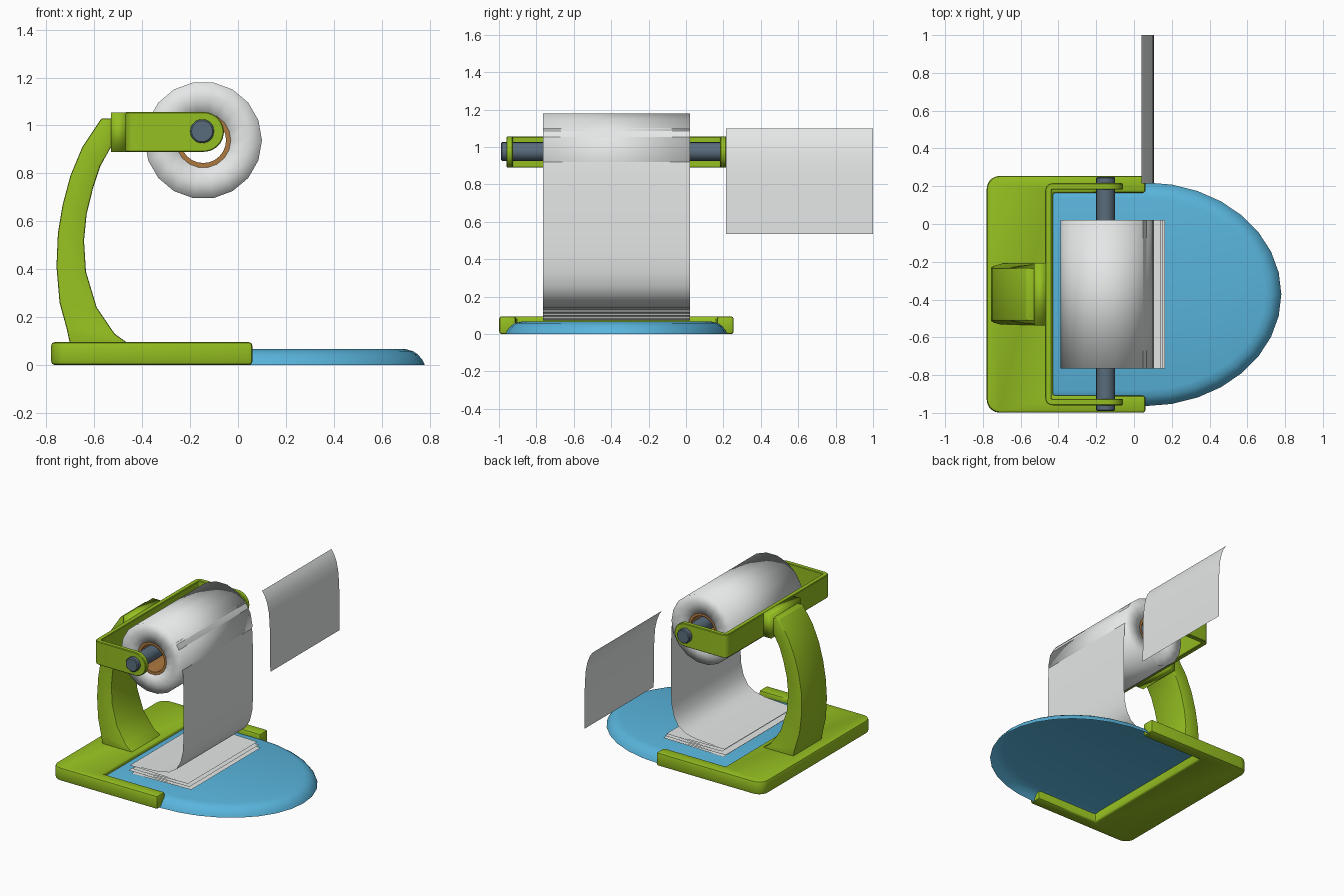
import bpy, bmesh, math
from mathutils import Vector

if "Cube" in bpy.data.objects:
    bpy.data.objects.remove(bpy.data.objects["Cube"])

CY = -0.372  # y of the stand's middle plane


def material(name, rgb):
    m = bpy.data.materials.new(name)
    m.diffuse_color = (*rgb, 1)
    m.use_nodes = True
    m.node_tree.nodes["Principled BSDF"].inputs["Base Color"].default_value = m.diffuse_color
    return m


GREEN = material("lime green", (0.30, 0.52, 0.015))
BLUE = material("sky blue", (0.10, 0.46, 0.72))
SLATE = material("slate rod", (0.10, 0.15, 0.20))
PAPER = material("white paper", (0.80, 0.82, 0.82))
CARD = material("brown card", (0.42, 0.19, 0.05))


def finish(name, bm, mat, bevel=0.0, segments=2, angle=40):
    """Clean, bevel sharp edges and turn a bmesh into a smooth-shaded object."""
    bmesh.ops.recalc_face_normals(bm, faces=bm.faces)
    if bevel:
        sharp = [e for e in bm.edges if len(e.link_faces) == 2 and e.calc_face_angle() > math.radians(40)]
        bmesh.ops.bevel(bm, geom=sharp, offset=bevel, segments=segments, profile=0.5,
                        affect='EDGES', clamp_overlap=True)
    me = bpy.data.meshes.new(name)
    bm.to_mesh(me)
    bm.free()
    me.materials.append(mat)
    me.shade_smooth()
    if angle < 180:
        me.set_sharp_from_angle(angle=math.radians(angle))
    ob = bpy.data.objects.new(name, me)
    bpy.context.collection.objects.link(ob)
    return ob


def loft(rings, ring_closed=True, loop=False, caps=(True, True)):
    """Skin a list of equal-length point rings."""
    bm = bmesh.new()
    vs = [[bm.verts.new(p) for p in r] for r in rings]
    n = len(vs[0])
    pairs = list(zip(vs, vs[1:])) + ([(vs[-1], vs[0])] if loop else [])
    for a, b in pairs:
        for i in range(n if ring_closed else n - 1):
            j = (i + 1) % n
            bm.faces.new((a[i], a[j], b[j], b[i]))
    if not loop:
        if caps[0]:
            bm.faces.new(vs[0])
        if caps[1]:
            bm.faces.new(vs[-1])
    return bm


def circle(cx, cz, r, y, n):
    return [(cx + r * math.cos(2 * math.pi * i / n), y, cz + r * math.sin(2 * math.pi * i / n)) for i in range(n)]


def arc(cx, cy, r, a0, a1, n):
    return [(cx + r * math.cos(math.radians(a0 + (a1 - a0) * i / n)),
             cy + r * math.sin(math.radians(a0 + (a1 - a0) * i / n))) for i in range(n + 1)]


# U-shaped base frame with rounded back corners
half = [(-0.43, 0.537), (0.06, 0.537), (0.06, 0.627)] + arc(-0.71, 0.557, 0.07, 90, 180, 5)
outline = half + [(x, -y) for x, y in reversed(half)]
finish("base_frame", loft([[(x, CY + y, z) for x, y in outline] for z in (0, 0.095)]), GREEN, 0.014)


# Tray: an open-bottomed shell with a rounded rim and a half-oval front
def tray_ring(inset, z):
    pts = [(-0.46, 0.592 - inset)]
    pts += [(0.06 + (0.72 - inset) * math.sin(t), (0.592 - inset) * math.cos(t))
            for t in (math.pi * i / 16 for i in range(17))]
    pts.append((-0.46, -0.592 + inset))
    return [(x, CY + y, z) for x, y in pts]


rims = [(0, 0), (0.009, 0.02), (0.028, 0.043), (0.05, 0.058), (0.085, 0.067)]
finish("tray", loft([tray_ring(*r) for r in rims], caps=(False, True)), BLUE, angle=60)

# Curved upright: outer xz, inner xz, half width
stations = [(-0.70, 0.08, -0.445, 0.08, 0.165), (-0.715, 0.15, -0.515, 0.13, 0.16),
            (-0.745, 0.26, -0.59, 0.24, 0.152), (-0.758, 0.41, -0.635, 0.39, 0.145),
            (-0.752, 0.55, -0.643, 0.52, 0.14), (-0.732, 0.67, -0.632, 0.63, 0.14),
            (-0.70, 0.79, -0.605, 0.74, 0.14), (-0.65, 0.91, -0.575, 0.83, 0.14),
            (-0.57, 1.03, -0.53, 0.91, 0.14), (-0.52, 1.03, -0.515, 0.915, 0.14)]
finish("upright", loft([[(ox, CY - w, oz), (ox, CY + w, oz), (ix, CY + w, iz), (ix, CY - w, iz)]
                        for ox, oz, ix, iz, w in stations]), GREEN, 0.025)

# Block joining the upright to the fork
finish("fork_mount", loft([[(x, CY - 0.165, z), (x, CY + 0.165, z)][::s] + []
                           for x, z, s in ((-0.53, 0.89, 1), (-0.465, 0.89, 1), (-0.465, 1.055, 1), (-0.53, 1.055, 1))],
                          ring_closed=False, loop=True), GREEN)
bm = bmesh.new()
mount = bpy.data.objects["fork_mount"]
bm.from_mesh(mount.data)
bmesh.ops.holes_fill(bm, edges=bm.edges)
bm.to_mesh(mount.data)
bm.free()

# Fork: a strap swept round a U path with half-round ends
R, AX, AZ = 0.083, -0.142, 0.973
T = 0.034
side = [(AX + R * math.sin(t), R * math.cos(t)) for t in (math.radians(a) for a in (86, 72, 56, 40, 24, 10, 0))]
plan = [((x, 0.588), (x, 0.588 - T), h) for x, h in side]
outer = arc(-0.43, 0.548, 0.04, 90, 180, 5)
inner = arc(-0.43, 0.548, 0.04 - T, 90, 180, 5)
plan += [(o, i, R) for o, i in zip(outer, inner)]
plan += [((o[0], -o[1]), (i[0], -i[1]), h) for o, i, h in reversed(plan)]
finish("fork", loft([[(o[0], CY + o[1], AZ - h), (o[0], CY + o[1], AZ + h),
                      (i[0], CY + i[1], AZ + h), (i[0], CY + i[1], AZ - h)] for o, i, h in plan]), GREEN, 0.005, 1)

# Rod carrying the roll
finish("rod", loft([circle(-0.15, 0.976, 0.05, y, 20) for y in (-0.99, 0.25)]), SLATE, 0.006, 1)

# Paper roll and its card tube
RX, RZ, RH = -0.145, 0.938, 0.393
finish("paper_roll", loft([circle(RX, RZ, r, CY + y, 18) for r, y in
                           ((0.115, -RH), (0.18, -RH), (0.245, -RH), (0.245, RH), (0.18, RH), (0.115, RH))],
                          loop=True), PAPER, angle=180)
finish("card_tube", loft([circle(RX, RZ, r, CY + y, 24) for r, y in
                          ((0.095, -0.39), (0.117, -0.39), (0.117, 0.39), (0.095, 0.39))], loop=True), CARD)


# Thin paper sheets: an xz profile drawn out along y
def sheet(name, profile, y0, y1):
    finish(name, loft([[(x, y, z) for x, z in profile] for y in (y0, y1)], ring_closed=False, caps=(False, False)),
           PAPER, angle=60)


top = [(0.04, 1.098), (0.062, 1.066), (0.08, 1.02), (0.093, 0.96), (0.1, 0.88), (0.104, 0.75), (0.105, 0.535)]
fall = [(0.104, 0.42), (0.098, 0.33), (0.08, 0.255), (0.045, 0.195), (-0.01, 0.16), (-0.09, 0.142), (-0.32, 0.128)]
folds = [(0.14, 0.118), (-0.30, 0.108), (0.152, 0.1), (-0.33, 0.09), (0.165, 0.082), (-0.31, 0.072)]
sheet("hanging_paper", top + fall + folds, CY - RH, CY + RH)
sheet("loose_sheet", top, 0.215, 1.0)
